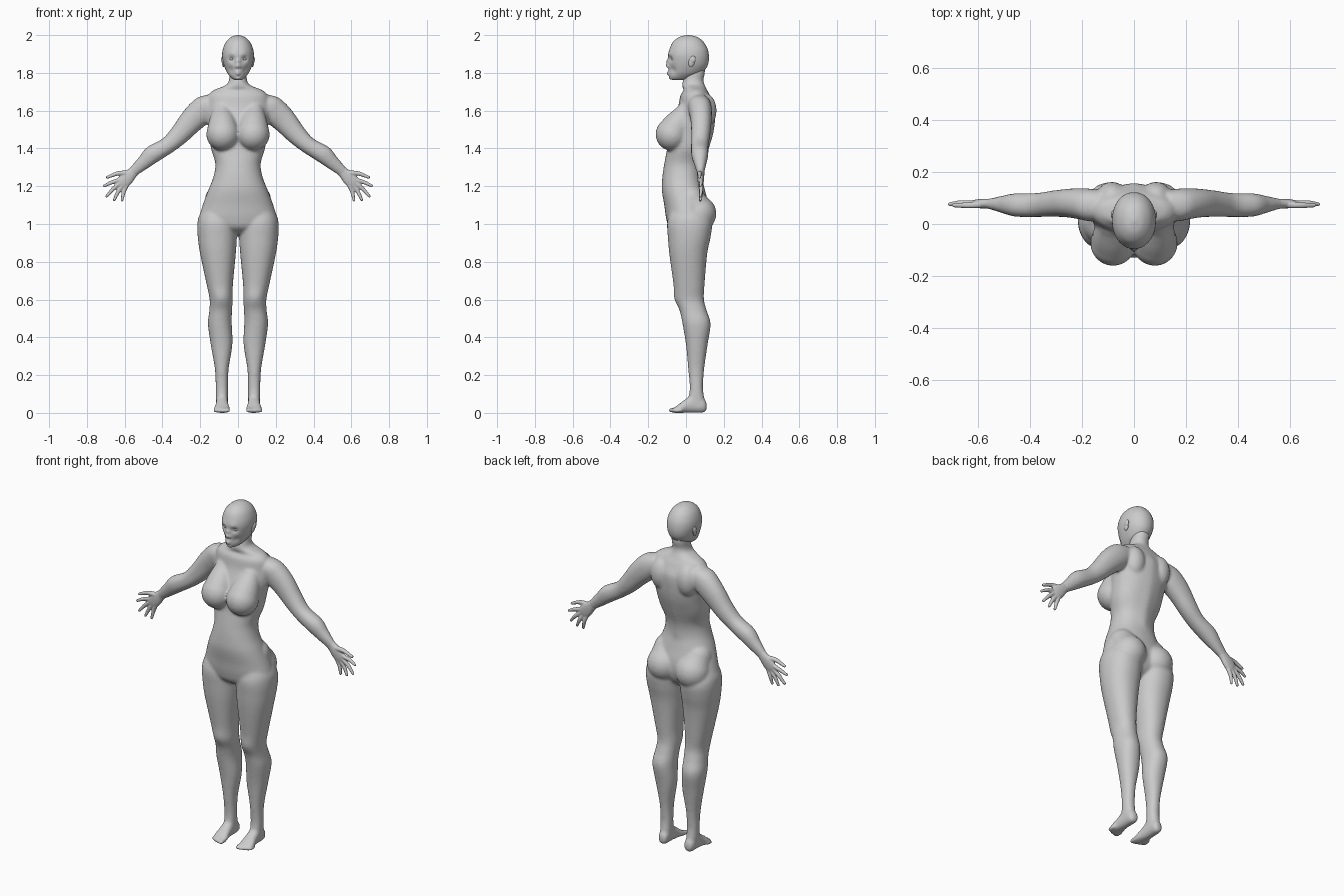
import bpy, bmesh, math
from mathutils import Vector, Matrix


def smooth_rows(rows, n):
    """Catmull-Rom interpolation of rows of numbers."""
    out = []
    for i in range(len(rows) - 1):
        p = [rows[max(0, min(len(rows) - 1, i + k))] for k in (-1, 0, 1, 2)]
        for j in range(n):
            t = j / n
            out.append([b + .5 * t * (c - a + t * (2*a - 5*b + 4*c - d + t * (3*(b - c) + d - a)))
                        for a, b, c, d in zip(*p)])
    return out + [list(rows[-1])]


def loft(bm, rows, frame, n=5, seg=48, e=.92):
    """Skin rounded rings; frame turns a row into centre, u and v vectors."""
    rings = []
    for row in smooth_rows(rows, n):
        c, u, v = (Vector(q) for q in frame(row))
        ring = []
        for k in range(seg):
            a = 2 * math.pi * k / seg
            ca, sa = math.cos(a), math.sin(a)
            ring.append(bm.verts.new(c + u * math.copysign(abs(ca)**e, ca)
                                     + v * math.copysign(abs(sa)**e, sa)))
        rings.append(ring)
    for r, s in zip(rings, rings[1:]):
        for k in range(seg):
            bm.faces.new((r[k], r[(k+1) % seg], s[(k+1) % seg], s[k]))
    bm.faces.new(rings[0][::-1])
    bm.faces.new(rings[-1])


def upright(r):      # z, x0, x1, y front, y back
    z, a, b, f, k = r
    return ((a+b)/2, (f+k)/2, z), ((b-a)/2, 0, 0), (0, (k-f)/2, 0)


def central(r):      # z, half width, y front, y back
    return upright((r[0], -r[1], r[1], r[2], r[3]))


def along_foot(r):   # y, x0, x1, z0, z1
    y, a, b, f, k = r
    return ((a+b)/2, y, (f+k)/2), ((b-a)/2, 0, 0), (0, 0, (k-f)/2)


def along_arm(r):    # x, z, half height, y, half depth
    return (r[0], r[3], r[1]), (.65*r[2], 0, .76*r[2]), (0, r[4], 0)


def ball(bm, c, size, tilt=0):
    m = (Matrix.Translation(c) @ Matrix.Rotation(tilt, 4, 'X')
         @ Matrix.Diagonal((*size, 1)))
    bmesh.ops.create_uvsphere(bm, u_segments=24, v_segments=14, radius=1, matrix=m)


def tube(bm, pts):
    """Round-ended tube through x, y, z, radius points."""
    d = (Vector(pts[-1][:3]) - Vector(pts[0][:3])).normalized()
    u = d.orthogonal().normalized()
    w = d.cross(u)
    loft(bm, pts, lambda r: (r[:3], u * r[3], w * r[3]), 4, 20, 1)
    for p in (pts[0], pts[-1]):
        ball(bm, p[:3], (p[3],) * 3)


def mirror(bm):
    g = bmesh.ops.duplicate(bm, geom=bm.verts[:] + bm.edges[:] + bm.faces[:])['geom']
    for v in g:
        if isinstance(v, bmesh.types.BMVert):
            v.co.x *= -1


def push(bm, c, r, off):
    """Soft sculpt brush, mirrored in x."""
    for s in ((1, -1) if c[0] else (1,)):
        p = Vector((c[0] * s, c[1], c[2]))
        for v in bm.verts:
            k = math.exp(-((v.co - p).length / r)**2)
            v.co += Vector((off[0] * s, off[1], off[2])) * k


def finish(name, bm, voxel=0, relax=0):
    bmesh.ops.recalc_face_normals(bm, faces=bm.faces[:])
    me = bpy.data.meshes.new(name)
    bm.to_mesh(me)
    bm.free()
    for p in me.polygons:
        p.use_smooth = True
    ob = bpy.data.objects.new(name, me)
    bpy.context.collection.objects.link(ob)
    if voxel:
        m = ob.modifiers.new("fuse", 'REMESH')
        m.mode, m.voxel_size, m.use_smooth_shade = 'VOXEL', voxel, True
        m = ob.modifiers.new("relax", 'SMOOTH')
        m.factor, m.iterations = .5, relax
    return ob


# Body: one side first
bm = bmesh.new()
# leg
loft(bm, [(1.12, .03, .16, -.07, .09), (1.05, .01, .203, -.09, .12), (1.0, .006, .215, -.1, .138),
          (.93, .006, .213, -.096, .13), (.84, .012, .2, -.088, .112), (.68, .027, .166, -.066, .098),
          (.6, .028, .15, -.055, .095), (.54, .032, .152, -.033, .11), (.47, .033, .159, -.018, .13),
          (.36, .03, .144, 0, .114), (.23, .05, .122, .012, .096), (.13, .053, .118, .02, .09),
          (.06, .054, .116, .01, .1), (.02, .06, .11, .02, .1)], upright)
push(bm, (.09, -.055, .61), .04, (0, -.006, 0))
# foot and toes
loft(bm, [(.11, .068, .095, .018, .05), (.095, .056, .112, .002, .075), (.04, .053, .116, 0, .1),
          (0, .05, .119, 0, .075), (-.035, .043, .126, 0, .048), (-.06, .044, .122, 0, .03),
          (-.075, .055, .105, .005, .022)], along_foot)
for i, y in enumerate((-.08, -.079, -.074, -.067, -.058)):
    r = .014 if i == 0 else .011
    x = .055 + i * .016
    tube(bm, [(x, y + .03, r + .003, r), (x, y, r, r * .9)])
# arm
loft(bm, [(.11, 1.645, .055, .07, .055), (.16, 1.62, .07, .072, .062), (.2, 1.59, .071, .077, .06),
          (.25, 1.543, .065, .08, .055), (.31, 1.474, .054, .078, .05), (.37, 1.418, .045, .073, .046),
          (.45, 1.37, .048, .073, .045), (.5, 1.325, .038, .075, .034), (.545, 1.285, .029, .077, .022),
          (.565, 1.265, .027, .078, .018)], along_arm)
# breast, buttock, shoulder blade
tube(bm, [(.085, 0, 1.59, .055), (.082, -.04, 1.53, .076), (.08, -.073, 1.475, .088)])
tube(bm, [(.1, .025, 1.13, .075), (.092, .065, 1.055, .096)])
ball(bm, (.085, .105, 1.6), (.06, .057, .09))
mirror(bm)
# neck and torso
loft(bm, [(1.86, .045, .0, .1), (1.8, .046, -.005, .1), (1.765, .047, -.015, .092),
          (1.74, .058, -.02, .097), (1.722, .095, -.018, .105), (1.708, .13, -.012, .112),
          (1.68, .158, -.03, .128), (1.62, .168, -.042, .15), (1.55, .163, -.07, .15),
          (1.48, .152, -.092, .14), (1.4, .143, -.1, .115), (1.32, .12, -.115, .09),
          (1.25, .13, -.125, .085), (1.18, .157, -.128, .1), (1.1, .187, -.115, .12),
          (1.03, .203, -.105, .12), (.98, .17, -.088, .1), (.945, .06, -.04, .06)], central)
for i in range(9):
    push(bm, (0, .14 - .006 * i, 1.62 - .045 * i), .03, (0, .006, 0))
finish("body", bm, .0075, 8)

# Head with sculpted face
bm = bmesh.new()
loft(bm, [(2.0, .006, .005, .02), (1.99, .036, -.035, .06), (1.965, .063, -.068, .092),
          (1.93, .079, -.086, .113), (1.895, .084, -.094, .121), (1.86, .08, -.092, .12),
          (1.83, .071, -.09, .11), (1.8, .057, -.09, .085), (1.78, .042, -.088, .045),
          (1.767, .028, -.082, .015), (1.762, .012, -.065, -.02)], central, 7, 72, .95)
for c, r, o in [((.032, -.082, 1.875), .017, (0, .012, 0)),
                ((.03, -.088, 1.897), .018, (0, -.004, 0)),
                ((0, -.095, 1.862), .012, (0, -.012, 0)),
                ((0, -.096, 1.838), .012, (0, -.02, 0)),
                ((.011, -.092, 1.832), .008, (0, -.007, 0)),
                ((.04, -.07, 1.815), .02, (-.006, .004, 0)),
                ((0, -.09, 1.803), .012, (0, -.007, 0)),
                ((0, -.092, 1.793), .011, (0, -.007, 0)),
                ((0, -.09, 1.783), .009, (0, .004, 0)),
                ((0, -.088, 1.772), .014, (0, -.004, 0))]:
    push(bm, c, r, o)
finish("head", bm)

# Ears and eyes
bm = bmesh.new()
ball(bm, (.077, .03, 1.862), (.009, .017, .031), -.2)
ball(bm, (.081, .036, 1.87), (.008, .015, .02), -.2)
mirror(bm)
finish("ears", bm)
bm = bmesh.new()
ball(bm, (.032, -.066, 1.874), (.014, .013, .01))
mirror(bm)
finish("eyes", bm)

# Hands: palm, thumb and fingers
bm = bmesh.new()
loft(bm, [(.535, 1.294, .027, .077, .02), (.56, 1.27, .029, .078, .019), (.585, 1.245, .036, .078, .018),
          (.608, 1.222, .036, .078, .015), (.622, 1.208, .028, .078, .011)], along_arm)
tube(bm, [(.575, .076, 1.268, .015), (.635, .072, 1.268, .012), (.692, .072, 1.247, .008)])
for x0, z0, x1, z1 in [(.63, 1.232, .708, 1.202), (.628, 1.213, .695, 1.147),
                       (.612, 1.202, .655, 1.128), (.592, 1.2, .614, 1.126)]:
    tube(bm, [(x0, .078, z0, .012), ((x0+x1)/2 + .003, .08, (z0+z1)/2 + .002, .0105),
              (x1, .076, z1, .0075)])
mirror(bm)
finish("hands", bm, .004, 3)
